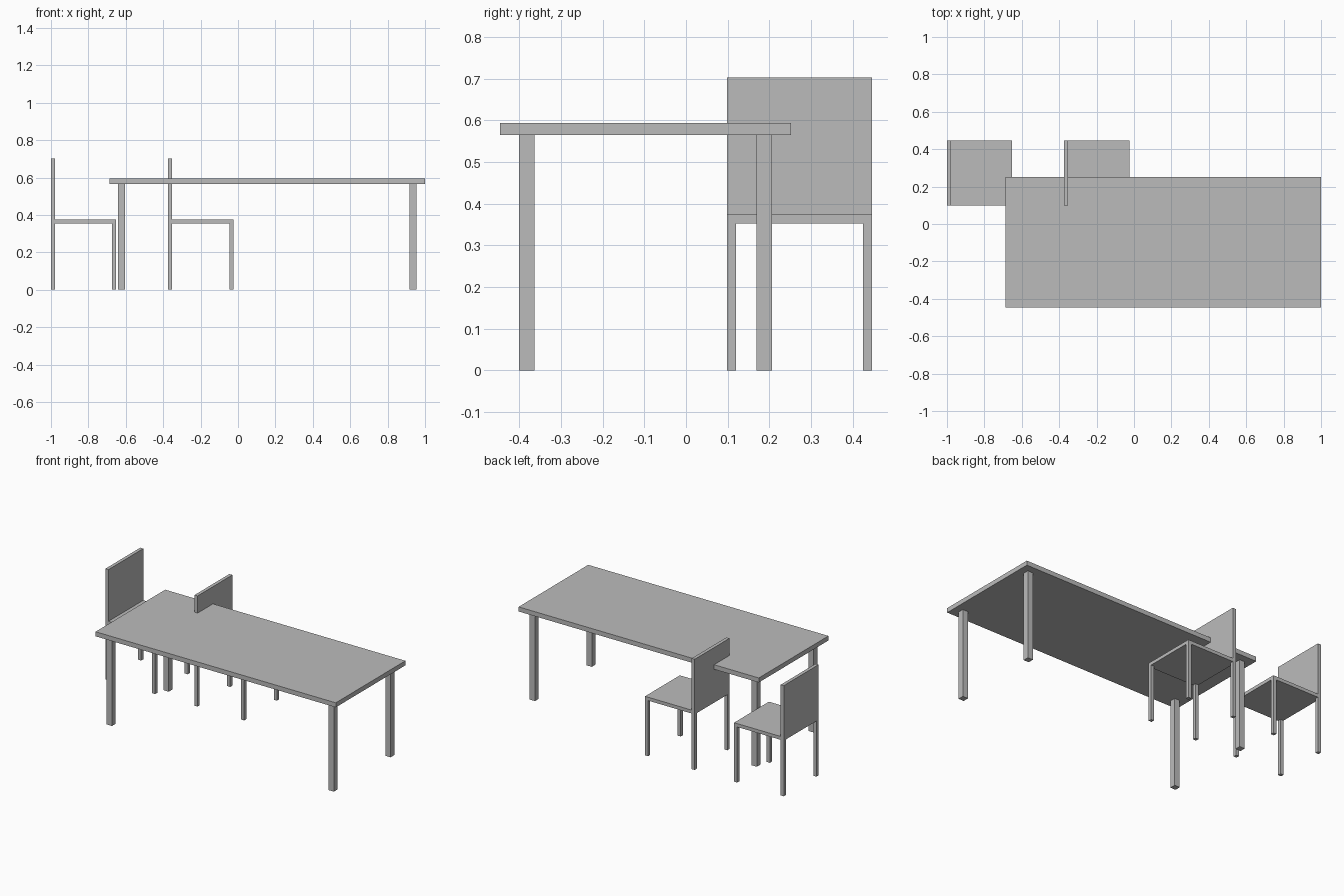
import bpy

if "Cube" in bpy.data.objects:
    bpy.data.objects.remove(bpy.data.objects["Cube"], do_unlink=True)

# One plain grey for everything
GREY = (0.5, 0.5, 0.5, 1)
grey = bpy.data.materials.new("plain grey")
grey.use_nodes = True
grey.diffuse_color = GREY
grey.node_tree.nodes["Principled BSDF"].inputs["Base Color"].default_value = GREY


def box(name, low, high):
    """Add a box spanning two opposite corners."""
    bpy.ops.mesh.primitive_cube_add(size=1)
    ob = bpy.context.object
    ob.name = name
    ob.location = [(a + b) / 2 for a, b in zip(low, high)]
    ob.scale = [b - a for a, b in zip(low, high)]
    ob.data.materials.append(grey)


def legs(name, x0, x1, y0, y1, width, height):
    """Add four square legs in the corners of a rectangle."""
    for side, x in (("right", x0), ("left", x1 - width)):
        for end, y in (("front", y0), ("back", y1 - width)):
            box(f"{name}_leg_{end}_{side}", (x, y, 0), (x + width, y + width, height))


def chair(name, x, y):
    """Add a chair facing +x with its back along the x edge."""
    size, bar, under, seat, top = 0.349, 0.0215, 0.353, 0.3745, 0.703
    legs(name, x, x + size, y, y + size, bar, under)
    box(name + "_seat", (x, y, under), (x + size, y + size, seat))
    box(name + "_backrest", (x, y, seat), (x + bar, y + size, top))


# Table
X0, X1, Y0, Y1 = -0.688, 1.0, -0.447, 0.252
INSET, UNDER = 0.046, 0.565
box("table_top", (X0, Y0, UNDER), (X1, Y1, 0.594))
legs("table", X0 + INSET, X1 - INSET, Y0 + INSET, Y1 - INSET, 0.037, UNDER)

# Chairs
chair("end_chair", -1.0, 0.098)
chair("side_chair", -0.374, 0.098)
